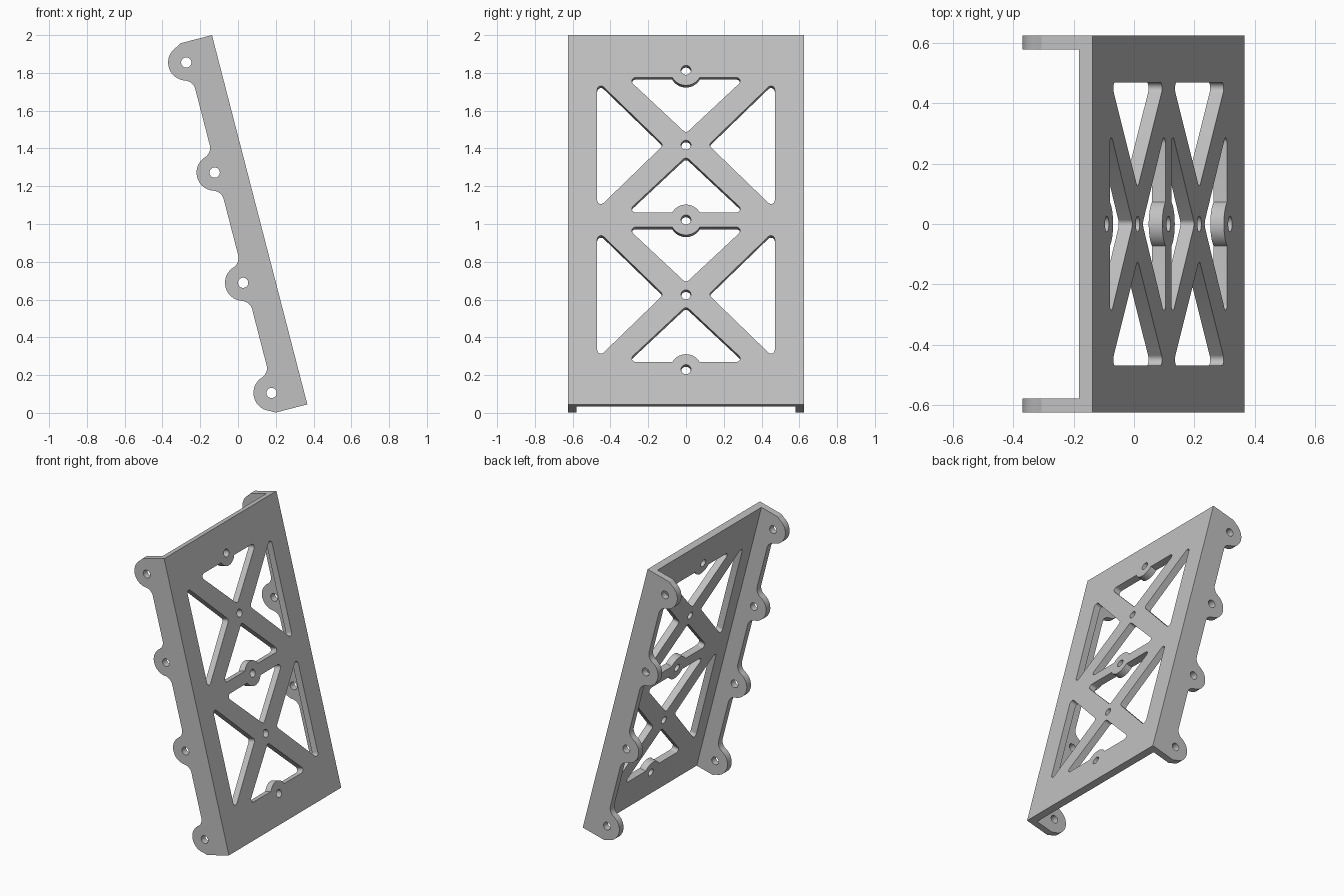
import bpy, math
from mathutils import Matrix, Vector

cube = bpy.data.objects.get("Cube")
if cube:
    bpy.data.objects.remove(cube)

LENGTH, HALF_WIDTH, THICK = 2.019, 0.625, 0.0465
TILT = math.radians(14.48)
UP = Vector((-math.sin(TILT), 0, math.cos(TILT)))    # along the panel slope
OUT = Vector((math.cos(TILT), 0, math.sin(TILT)))    # panel normal
SIDE = Vector((0, 1, 0))
ORIGIN = Vector((0.367, 0, 0.045))

grey = bpy.data.materials.new("plain grey")
grey.use_nodes = True
colour = (0.53, 0.53, 0.53, 1)
grey.diffuse_color = colour
grey.node_tree.nodes["Principled BSDF"].inputs["Base Color"].default_value = colour


def arc(cx, cy, r, start, end, steps=14):
    angles = [math.radians(start + (end - start) * i / steps) for i in range(steps + 1)]
    return [(cx + r * math.cos(a), cy + r * math.sin(a)) for a in angles]


def circle(cx, cy, r):
    return arc(cx, cy, r, 0, 360, 32)[:-1]


def round_corner(before, corner, after, r, steps=8):
    """Replace a sharp corner by a tangent arc."""
    p = Vector(corner)
    a, b = (Vector(before) - p).normalized(), (Vector(after) - p).normalized()
    half = a.angle(b) / 2
    centre = p + (a + b).normalized() * (r / math.sin(half))
    start = p + a * (r / math.tan(half)) - centre
    end = p + b * (r / math.tan(half)) - centre
    turn = start.angle_signed(end)
    return [tuple(centre + Matrix.Rotation(-turn * i / steps, 2) @ start)
            for i in range(steps + 1)]


def sheet(name, outlines, axes, offset, depth):
    """Extrude an outline with holes, then place it by its three axes."""
    curve = bpy.data.curves.new(name, "CURVE")
    curve.dimensions, curve.fill_mode, curve.extrude = "2D", "BOTH", depth / 2
    for pts in outlines:
        spline = curve.splines.new("POLY")
        spline.points.add(len(pts) - 1)
        for point, (x, y) in zip(spline.points, pts):
            point.co = (x, y, 0, 1)
        spline.use_cyclic_u = True
    obj = bpy.data.objects.new(name, curve)
    bpy.context.collection.objects.link(obj)
    frame = Matrix(axes).transposed().to_4x4()
    obj.matrix_world = Matrix.Translation(ORIGIN + axes[2] * offset) @ frame
    bpy.ops.object.select_all(action="DESELECT")
    obj.select_set(True)
    bpy.context.view_layer.objects.active = obj
    bpy.ops.object.convert(target="MESH")
    obj = bpy.context.object
    bpy.ops.object.mode_set(mode="EDIT")
    bpy.ops.mesh.select_all(action="SELECT")
    bpy.ops.mesh.remove_doubles(threshold=0.0001)
    bpy.ops.mesh.normals_make_consistent(inside=False)
    bpy.ops.object.mode_set(mode="OBJECT")
    obj.data.materials.clear()
    obj.data.materials.append(grey)
    bpy.ops.object.shade_smooth_by_angle(angle=math.radians(30))
    return obj


# Front panel: two X-braced bays with bolt holes and rounded lugs
PITCH, BAY_HALF, HOLE_R, LUG_R, FILLET = 0.409, 0.369, 0.026, 0.083, 0.02
mid = LENGTH / 2
inner = HALF_WIDTH - THICK
panel = [[(-inner, 0), (inner, 0), (inner, LENGTH), (-inner, LENGTH)]]
panel += [circle(0, mid + k * PITCH, HOLE_R) for k in range(-2, 3)]

for bay in (mid - PITCH, mid + PITCH):
    for s in (-1, 1):
        # side window
        tri = [(0.47, -0.351), (0.47, 0.351), (0.119, 0)]
        pts = []
        for i in range(3):
            pts += round_corner(tri[i - 1], tri[i], tri[(i + 1) % 3], FILLET)
        panel.append([(s * x, bay + y) for x, y in pts])
        # upper or lower window, bitten by the bolt lug
        left, right, apex = (-0.316, BAY_HALF), (0.316, BAY_HALF), (0, 0.064)
        dip = math.degrees(math.asin((PITCH - BAY_HALF) / LUG_R))
        pts = round_corner(apex, left, right, FILLET)
        pts += arc(0, PITCH, LUG_R, 180 + dip, 360 - dip, 20)
        pts += round_corner(left, right, apex, FILLET)
        pts += round_corner(right, apex, left, FILLET)
        panel.append([(x, bay + s * y) for x, y in pts])

sheet("braced_panel", panel, (SIDE, UP, OUT), 0, THICK).location -= OUT * THICK / 2

# Side flanges: a strip with four rounded mounting ears
DEPTH, EAR_DEPTH, EAR_R, NECK_R, END = 0.157, 0.168, 0.096, 0.06, 0.106
drop = DEPTH + NECK_R - EAR_DEPTH
reach = math.sqrt((EAR_R + NECK_R) ** 2 - drop ** 2)
lean = math.degrees(math.atan2(drop, reach))
ears = [END + (LENGTH - 2 * END) * i / 3 for i in (3, 2, 1, 0)]
outline = [(0, 0), (LENGTH, 0), (LENGTH, -0.174)]
for i, s in enumerate(ears):
    if i > 0:
        outline += arc(s + reach, -DEPTH - NECK_R, NECK_R, 90, 180 - lean, 8)[:-1]
    outline += arc(s, -EAR_DEPTH, EAR_R, -lean, lean - 180, 24)
    if i < 3:
        outline += arc(s - reach, -DEPTH - NECK_R, NECK_R, lean, 90, 8)[1:]
outline.append((0, -0.174))
flange = [outline] + [circle(s, -EAR_DEPTH, 0.027) for s in ears]

for name, sign in (("right_flange", -1), ("left_flange", 1)):
    sheet(name, flange, (UP, OUT, SIDE), sign * (HALF_WIDTH - THICK / 2), THICK)
